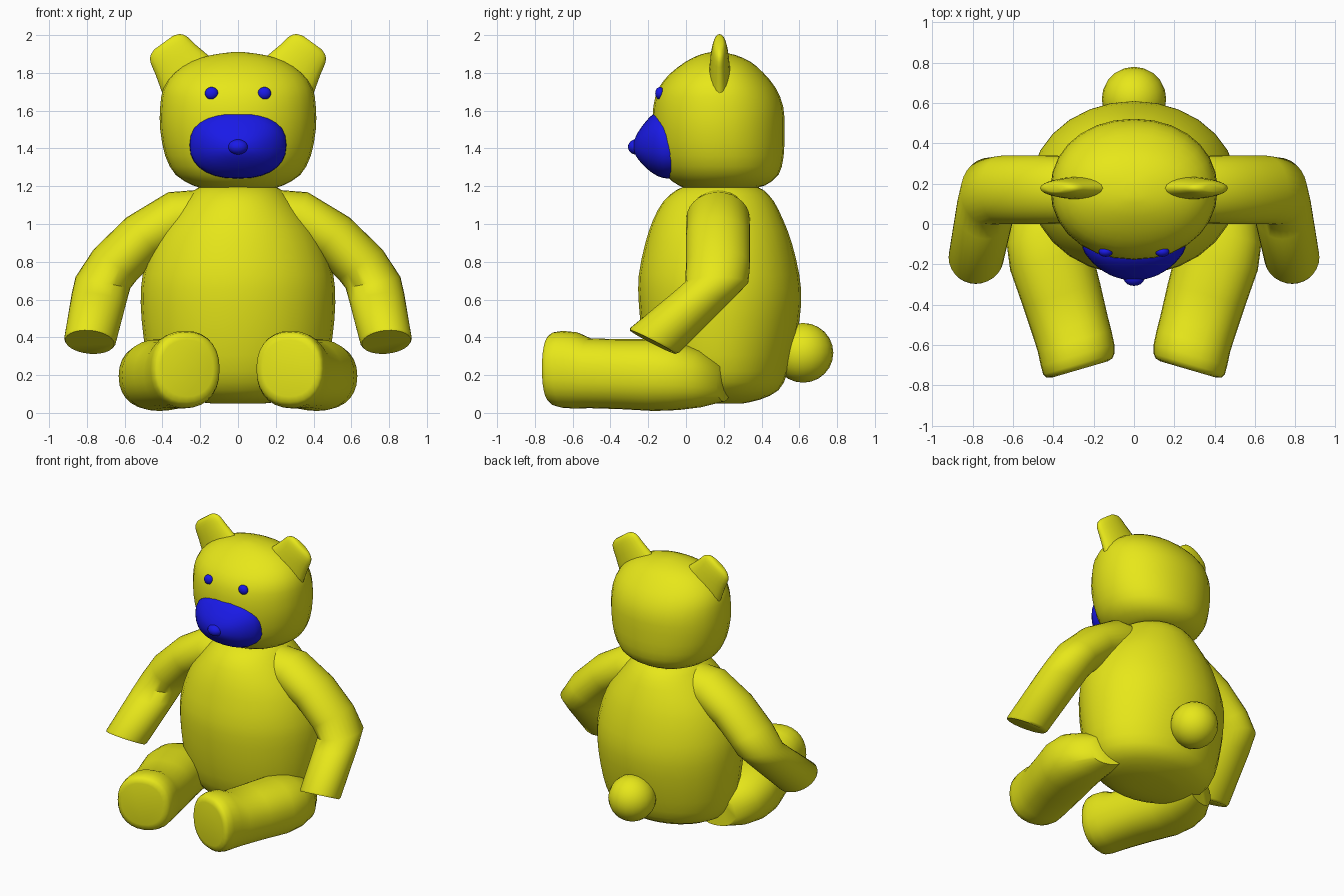
import bpy, bmesh, math
from mathutils import Vector


def material(name, col):
    m = bpy.data.materials.new(name)
    m.diffuse_color = col
    return m


YELLOW = material("yellow_plush", (0.8, 0.8, 0.01, 1))
BLUE = material("blue_felt", (0.01, 0.01, 0.8, 1))


def finish(bm, name, mat, angle):
    bmesh.ops.recalc_face_normals(bm, faces=bm.faces)
    me = bpy.data.meshes.new(name)
    bm.to_mesh(me)
    bm.free()
    me.materials.append(mat)
    ob = bpy.data.objects.new(name, me)
    bpy.context.collection.objects.link(ob)
    bpy.ops.object.select_all(action='DESELECT')
    ob.select_set(True)
    bpy.context.view_layer.objects.active = ob
    bpy.ops.object.shade_smooth_by_angle(angle=math.radians(angle))
    return ob


def spline(rows, n):
    """Catmull-Rom interpolation of ring parameters."""
    out = []
    for i in range(len(rows) - 1):
        p = [rows[max(0, min(len(rows) - 1, i + k))] for k in (-1, 0, 1, 2)]
        for j in range(n):
            t = j / n
            out.append([0.5 * (2 * b + (c - a) * t + (2 * a - 5 * b + 4 * c - d) * t * t
                        + (3 * b - a - 3 * c + d) * t ** 3) for a, b, c, d in zip(*p)])
    return out + [list(rows[-1])]


def loft(name, rings, mat=YELLOW, side=1, seg=28, power=2.0, angle=50):
    """Skin a list of (centre, u, v) ellipses; side=-1 mirrors in x."""
    bm = bmesh.new()
    loops = []
    for c, u, v in rings:
        loop = []
        for k in range(seg):
            a = 2 * math.pi * k / seg
            ca, sa = math.cos(a), math.sin(a)
            p = (Vector(c) + Vector(u) * math.copysign(abs(ca) ** (2 / power), ca)
                 + Vector(v) * math.copysign(abs(sa) ** (2 / power), sa))
            loop.append(bm.verts.new((p.x * side, p.y, p.z)))
        loops.append(loop)
    for a, b in zip(loops, loops[1:]):
        for k in range(seg):
            bm.faces.new((a[k], a[(k + 1) % seg], b[(k + 1) % seg], b[k]))
    bm.faces.new(loops[0])
    bm.faces.new(loops[-1])
    return finish(bm, name, mat, angle)


def ball(name, loc, r, mat):
    bm = bmesh.new()
    bmesh.ops.create_uvsphere(bm, u_segments=20, v_segments=12, radius=1)
    for v in bm.verts:
        v.co = Vector(loc) + Vector(v.co[i] * r[i] for i in range(3))
    return finish(bm, name, mat, 60)


def upright(rows, n):
    """Horizontal rings from (z, half width, y front, y back)."""
    return [((0, (f + b) / 2, z), (w, 0, 0), (0, (b - f) / 2, 0))
            for z, w, f, b in spline(rows, n)]


# body
loft("body", upright([
    (0.05, 0.14, 0.08, 0.30), (0.07, 0.28, -0.05, 0.39), (0.12, 0.40, -0.13, 0.49),
    (0.22, 0.465, -0.19, 0.54), (0.40, 0.50, -0.23, 0.585), (0.58, 0.515, -0.25, 0.61),
    (0.73, 0.505, -0.25, 0.60), (0.90, 0.45, -0.215, 0.56), (1.02, 0.375, -0.175, 0.515),
    (1.12, 0.29, -0.12, 0.465), (1.18, 0.23, -0.05, 0.41), (1.20, 0.19, 0.0, 0.36)], 2))

# head
loft("head", upright([
    (1.19, 0.19, 0.0, 0.36), (1.205, 0.24, -0.04, 0.42), (1.26, 0.33, -0.11, 0.49),
    (1.36, 0.385, -0.155, 0.517), (1.50, 0.412, -0.175, 0.522), (1.62, 0.412, -0.173, 0.515),
    (1.72, 0.395, -0.145, 0.475), (1.80, 0.34, -0.08, 0.41), (1.86, 0.25, 0.0, 0.34),
    (1.895, 0.14, 0.07, 0.26), (1.91, 0.03, 0.13, 0.19)], 2), power=2.1)

# muzzle: rings stacked along y (y, z centre, half width, half height)
loft("muzzle", [((0, y, z), (w, 0, 0), (0, 0, h)) for y, z, w, h in spline([
    (-0.05, 1.42, 0.255, 0.18), (-0.12, 1.42, 0.255, 0.177), (-0.17, 1.425, 0.225, 0.16),
    (-0.215, 1.42, 0.18, 0.12), (-0.255, 1.415, 0.115, 0.07), (-0.275, 1.41, 0.05, 0.03),
    (-0.28, 1.41, 0.01, 0.008)], 2)], BLUE, power=2.3)
ball("nose", (0, -0.265, 1.408), (0.053, 0.042, 0.04), BLUE)
ball("tail", (0, 0.62, 0.318), (0.16, 0.16, 0.158), YELLOW)

for s, tag in ((1, "left"), (-1, "right")):
    # eye
    ball("eye_" + tag, (0.14 * s, -0.138, 1.692), (0.035, 0.025, 0.033), BLUE)

    # ear: flattened rings leaning outwards (x, z, half width, half thickness)
    loft("ear_" + tag, [((x, 0.178, z), (w * 0.81, 0, -w * 0.59), (0, t, 0))
                        for x, z, w, t in spline([
                            (0.26, 1.77, 0.165, 0.060), (0.33, 1.87, 0.132, 0.050),
                            (0.368, 1.925, 0.118, 0.040), (0.386, 1.95, 0.094, 0.030),
                            (0.394, 1.96, 0.06, 0.018)], 2)], side=s, seg=20)

    # arm: bent at the elbow, cut flat at the paw
    arm = [(0.20, 0.17, 1.04, 0, 0.15, 0, 0.02, 0, 0.14),
           (0.32, 0.17, 1.03, 0, 0.168, 0, 0.05, 0, 0.138),
           (0.50, 0.17, 0.93, 0, 0.17, 0, 0.09, 0, 0.105),
           (0.65, 0.17, 0.785, 0, 0.17, 0, 0.115, 0, 0.08),
           (0.715, 0.163, 0.69, 0, 0.167, 0, 0.145, 0, 0.03),
           (0.735, 0.08, 0.61, 0, 0.155, -0.02, 0.145, 0, 0.022),
           (0.783, -0.165, 0.385, 0, 0.13, -0.065, 0.137, 0, 0.01),
           (0.785, -0.176, 0.375, 0, 0.121, -0.062, 0.13, 0, 0.01)]
    loft("arm_" + tag, [(r[:3], r[3:6], r[6:]) for r in arm], side=s)

    # leg with raised toe (x, y, z, half width, half height)
    loft("leg_" + tag, [((x, y, z), (w * 0.96, -w * 0.28, 0), (0, 0, h))
                        for x, y, z, w, h in [
        (0.40, 0.20, 0.16, 0.13, 0.10), (0.43, 0.08, 0.18, 0.185, 0.15),
        (0.435, -0.04, 0.195, 0.205, 0.18), (0.415, -0.17, 0.20, 0.208, 0.19),
        (0.36, -0.35, 0.205, 0.20, 0.185), (0.315, -0.51, 0.21, 0.192, 0.185),
        (0.295, -0.58, 0.225, 0.19, 0.202), (0.28, -0.65, 0.23, 0.19, 0.204),
        (0.274, -0.695, 0.233, 0.184, 0.195), (0.271, -0.715, 0.235, 0.17, 0.178),
        (0.27, -0.722, 0.236, 0.145, 0.15)]], side=s, power=2.25)
